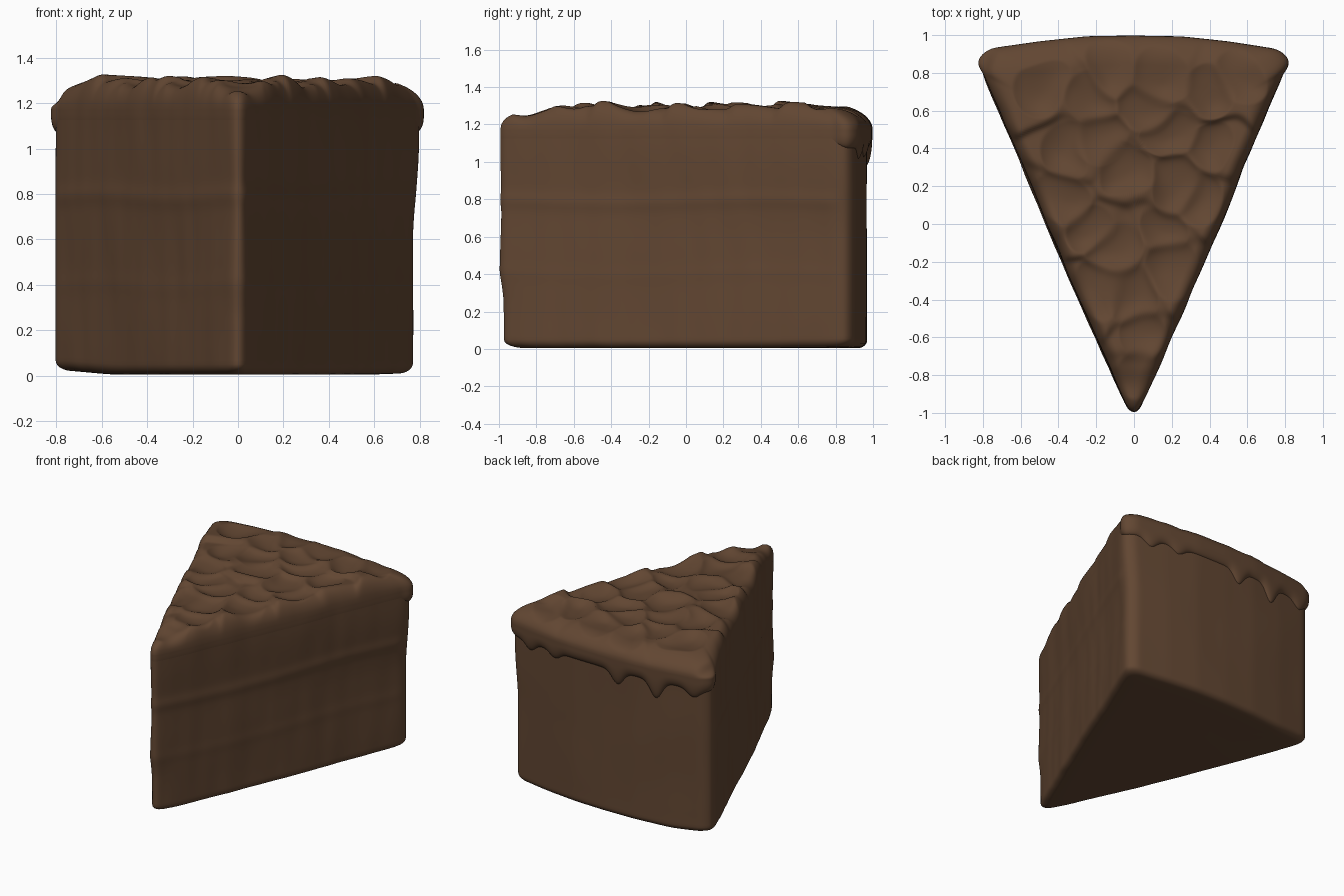
import bpy, bmesh, math
from mathutils import Vector, noise

if "Cube" in bpy.data.objects:
    bpy.data.objects.remove(bpy.data.objects["Cube"])

chocolate = bpy.data.materials.new("chocolate brown")
chocolate.diffuse_color = (0.122, 0.062, 0.032, 1)
chocolate.use_nodes = True
chocolate.node_tree.nodes["Principled BSDF"].inputs["Base Color"].default_value = chocolate.diffuse_color

# ---- wedge outline: right half, mirrored and resampled evenly
half = [(0, -1), (0.022, -0.992), (0.05, -0.935), (0.145, -0.72), (0.27, -0.44), (0.46, 0), (0.63, 0.41),
        (0.795, 0.80), (0.805, 0.855), (0.755, 0.90), (0.5, 0.94), (0.25, 0.965), (0, 0.97)]
loop = [Vector(p) for p in half] + [Vector((-x, y)) for x, y in half[-2:0:-1]]
N = 360


def resample(pts, n):
    segs = [(a, b, (b - a).length) for a, b in zip(pts, pts[1:] + pts[:1])]
    total = sum(s[2] for s in segs)
    out, i, run = [], 0, 0.0
    for k in range(n):
        d = total * k / n
        while i < len(segs) - 1 and d > run + segs[i][2]:
            run += segs[i][2]
            i += 1
        a, b, l = segs[i]
        out.append(a.lerp(b, (d - run) / l))
    return out


outline = resample(loop, N)
for _ in range(4):
    outline = [(outline[i - 1] + outline[i] * 2 + outline[(i + 1) % N]) / 4 for i in range(N)]
normals = []
for i in range(N):
    t = (outline[(i + 2) % N] - outline[i - 2]).normalized()
    normals.append(Vector((t.y, -t.x)))
CENTRE = Vector((0, 0.38))


def smooth(a, b, x):
    t = max(0, min(1, (x - a) / (b - a)))
    return t * t * (3 - 2 * t)


def wobble(x, y, z, f):
    return noise.noise(Vector((x * f, y * f, z * f)) + Vector((3.3, 7.1, 1.7)))


def loft(name, rings, cap_start=False, cap_end=False):
    bm = bmesh.new()
    vr = [[bm.verts.new(p) for p in r] for r in rings]
    for a, b in zip(vr, vr[1:]):
        for i in range(N):
            j = (i + 1) % N
            bm.faces.new((a[i], a[j], b[j], b[i]))
    if cap_start:
        bm.faces.new(vr[0][::-1])
    if cap_end:
        bm.faces.new(vr[-1])
    me = bpy.data.meshes.new(name)
    bm.to_mesh(me)
    bm.free()
    me.materials.append(chocolate)
    me.shade_smooth()
    ob = bpy.data.objects.new(name, me)
    bpy.context.collection.objects.link(ob)
    return ob


def side_relief(p, z):
    # soft layer seams and crumb on the cut sides, gentle waves all round
    cut = 1 - smooth(0.74, 0.86, p.y)
    seam = sum(h * math.exp(-((z - c - 0.01 * math.sin(p.y * 4)) / 0.04) ** 2)
               for c, h in ((0.40, 0.002), (0.79, 0.006)))
    return cut * (seam + 0.004 * wobble(p.x * 2, p.y * 2, z * 0.6, 4)) + 0.007 * wobble(p.x, p.y, z, 2.2)


# ---- sponge: rounded base, straight sides
rings = []
R = 0.045
levels = [(0.004, 0.5), (0.004, 0.8)]
for k in range(7):
    a = math.pi / 2 * k / 6
    levels.append((0.005 + R * (1 - math.cos(a)), 1 - R * (1 - math.sin(a)) / 0.55))
levels += [(0.05 + 1.11 * k / 60, 1) for k in range(1, 61)]
for z, s in levels:
    ring = []
    slim = smooth(1.1, 0.6, z)
    for p, n in zip(outline, normals):
        q = CENTRE + (p + n * side_relief(p, z) - CENTRE) * s
        # the right back corner and the tip draw in towards the base
        q.x *= 1 - 0.035 * slim if q.x > 0 else 1 + 0.005 * slim
        q.y += 0.018 * smooth(-0.85, -1.0, p.y) * smooth(0.45, 0.25, z) * (q.y < -0.8)
        lift = 0.018 * smooth(0.5, 0.8, abs(q.x)) * smooth(0.3, 0, z) * (1 if q.x < 0 else 0.3)
        ring.append((q.x, q.y, z + lift))
    rings.append(ring)
loft("sponge", rings, cap_start=True)

# ---- icing: spooned dabs on top, flush on the cut sides, overhanging lip and drips at the back
dabs = [(0.58, 0.76), (0.38, 0.70), (0.15, 0.78), (-0.12, 0.82), (0.04, 0.62), (-0.22, 0.65),
        (-0.48, 0.72), (0.40, 0.40), (0.20, 0.20), (-0.05, 0.27), (0.15, -0.04), (-0.10, -0.15),
        (0.20, -0.24), (0.0, -0.38), (-0.2, -0.35), (0.04, -0.60), (-0.36, 0.40), (-0.15, 0.46),
        (-0.38, 0.14), (-0.25, -0.02), (0.18, 0.46), (0.36, 0.12), (0.0, -0.82)]
drips = [(0.62, 0.06), (0.40, 0.05), (-0.12, 0.10), (-0.42, 0.13), (-0.70, 0.06)]


def top_height(x, y):
    wx = x + 0.07 * wobble(x, y, 0, 4)
    wy = y + 0.07 * wobble(x, y, 4, 4)
    # soft blend of shallow bowls, each with its rim raised towards the front
    total = acc = 0
    for a, b in dabs:
        d = math.hypot(wx - a, wy - b)
        w = math.exp(-(d / 0.08) ** 2) + 1e-9
        u = min(d / 0.14, 1)
        acc += w * (0.035 * u * u - 0.12 * (wy - b) * u)
        total += w
    tip = 0.04 * smooth(-0.75, -0.92, y)
    return 1.266 - tip + acc / total + 0.014 * wobble(x, y, 1, 3)


EDGE = 1.175
rings = []
lip_offset = [0.001 + 0.027 * smooth(0.78, 0.87, p.y) for p in outline]
for k in range(17):
    t = k / 16
    ring = []
    for p, n, o in zip(outline, normals, lip_offset):
        back = smooth(0.78, 0.87, p.y)
        drop = 0.03 + sum(h * math.exp(-((p.x - c) / 0.06) ** 2) for c, h in drips)
        low = 1.10 - back * drop
        z = low + (EDGE - low) * t
        curve = math.sqrt(1 - (1 - min(t * 1.4, 1)) ** 2)
        start = -0.006 - 0.006 * back
        q = p + n * (side_relief(p, z) + start + (o - start) * curve)
        ring.append((q.x, q.y, z))
    rings.append(ring)
last = [Vector(v[:2]) for v in rings[-1]]
STEPS = 72
for k in range(1, STEPS):
    s = 1 - (k / STEPS) ** 1.3
    e = 0.52 * (1 - s)
    ring = []
    for p in last:
        q = CENTRE + (p - CENTRE) * s
        radius = 0.07 + 0.06 * smooth(0.5, 0.9, p.y)
        roundness = math.sqrt(1 - (1 - min(e / radius, 1)) ** 2)
        z = EDGE + (top_height(q.x, q.y) - EDGE) * roundness
        ring.append((q.x, q.y, min(z, 1.335)))
    rings.append(ring)
loft("icing", rings, cap_end=True)
